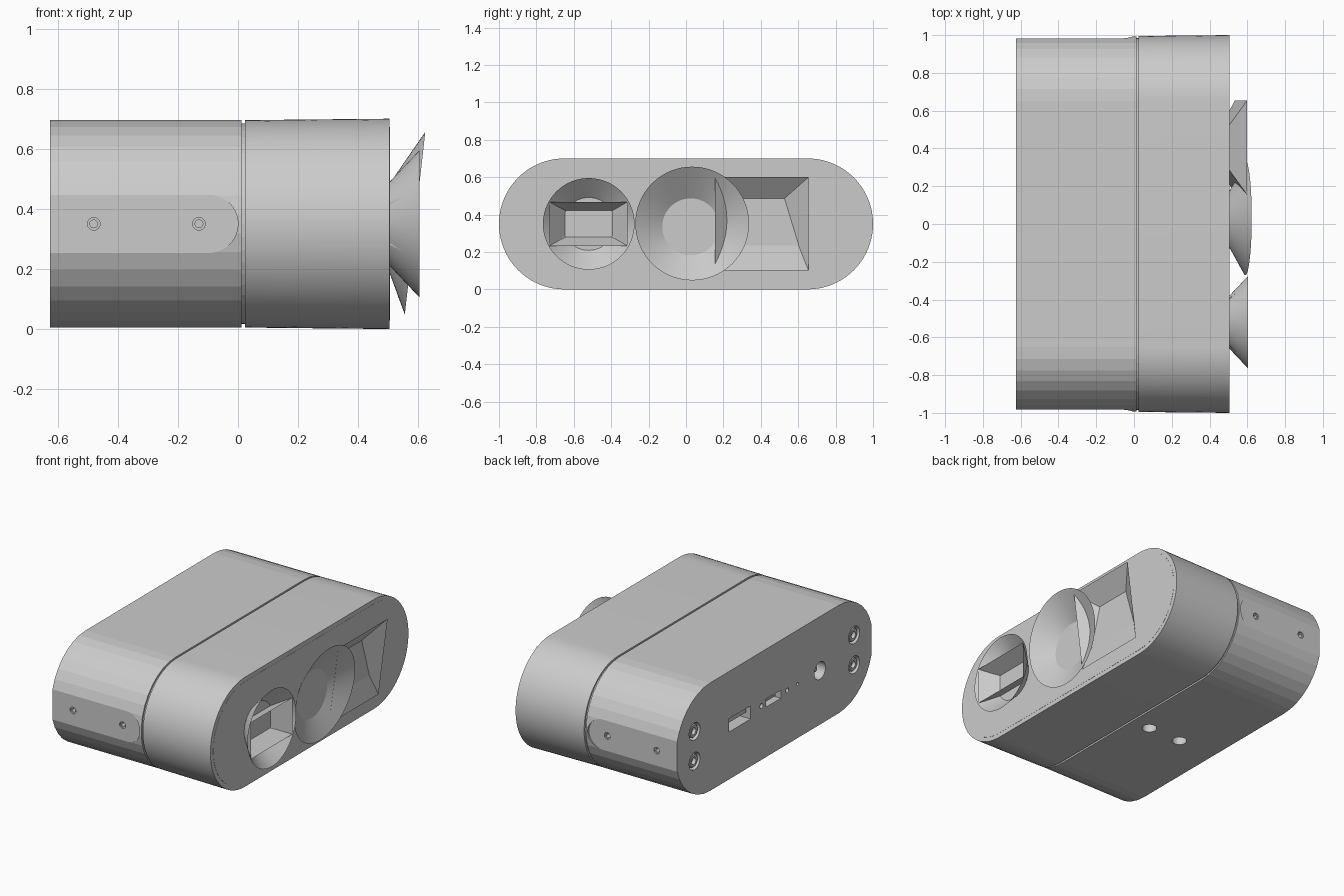
import bpy, bmesh
from math import sin, cos, pi

if "Cube" in bpy.data.objects:
    bpy.data.objects.remove(bpy.data.objects["Cube"])

CZ = 0.35       # height of the body's centre line
FACE = 0.505    # front face plane
BACK = -0.625   # rear face plane


def loft(bm, rings, caps=True):
    """Skin rings of equal point count; optionally close both ends."""
    vs = [[bm.verts.new(p) for p in r] for r in rings]
    n = len(vs[0])
    for a, b in zip(vs, vs[1:]):
        for i in range(n):
            j = (i + 1) % n
            bm.faces.new((a[i], a[j], b[j], b[i]))
    if caps:
        bm.faces.new(vs[0][::-1])
        bm.faces.new(vs[-1])


def make(name, bm, smooth=0):
    bmesh.ops.recalc_face_normals(bm, faces=bm.faces[:])
    me = bpy.data.meshes.new(name)
    bm.to_mesh(me)
    bm.free()
    ob = bpy.data.objects.new(name, me)
    bpy.context.collection.objects.link(ob)
    if smooth:
        bpy.ops.object.select_all(action='DESELECT')
        ob.select_set(True)
        bpy.context.view_layer.objects.active = ob
        bpy.ops.object.shade_smooth_by_angle(angle=smooth)
    return ob


def solid(name, rings, caps=True, smooth=0):
    bm = bmesh.new()
    loft(bm, rings, caps)
    return make(name, bm, smooth)


def cut(target, cutter):
    mod = target.modifiers.new("cut", 'BOOLEAN')
    mod.operation = 'DIFFERENCE'
    mod.solver = 'EXACT'
    mod.object = cutter
    cutter.hide_render = True
    bpy.context.view_layer.objects.active = target
    bpy.ops.object.modifier_apply(modifier=mod.name)
    bpy.data.objects.remove(cutter)


def stadium(x, r, n, half=0.65):
    """Pill-shaped section across the body; n spans per rounded end."""
    pts = []
    for side in (1, -1):
        for i in range(n + 1):
            a = -pi / 2 + pi * i / n
            pts.append((x, side * (half + r * cos(a)), CZ + side * r * sin(a)))
    return pts


def circle(axis, centre, r, n=24):
    out = []
    for i in range(n):
        u, v = r * cos(2 * pi * i / n), r * sin(2 * pi * i / n)
        off = {'x': (0, u, v), 'y': (u, 0, v), 'z': (u, v, 0)}[axis]
        out.append(tuple(c + o for c, o in zip(centre, off)))
    return out


def rect(x, y, z, hy, hz):
    return [(x, y - hy, z - hz), (x, y + hy, z - hz),
            (x, y + hy, z + hz), (x, y - hy, z + hz)]


# Body: faceted rear shell, sunken joint, smooth front shell
rear = solid("rear_shell", [stadium(BACK, 0.345, 17), stadium(0.012, 0.345, 17)])
solid("joint_ring", [stadium(0.0, 0.334, 24), stadium(0.04, 0.334, 24)])
solid("front_shell", [stadium(0.024, 0.345, 40), stadium(0.2, 0.347, 40),
                      stadium(FACE, 0.35, 40)], smooth=0.5)
solid("front_window", [stadium(FACE - 0.01, 0.322, 40),
                       stadium(FACE + 0.001, 0.322, 40)])

# Flat mounting pads with rounded front end, on both ends of the rear shell
pad = bmesh.new()
for s in (1, -1):
    outline = [(-0.8, CZ - 0.097)]
    outline += [(-0.097 + 0.097 * cos(a), CZ + 0.097 * sin(a))
                for a in [-pi / 2 + pi * i / 20 for i in range(21)]]
    outline += [(-0.8, CZ + 0.097)]
    loft(pad, [[(x, s * y, z) for x, z in outline] for y in (0.981, 1.1)])
cut(rear, make("pad_cutter", pad))

# Holes and ports in the rear shell
holes = bmesh.new()
for s in (1, -1):
    for x in (-0.48, -0.13):        # stepped mounting holes
        loft(holes, [circle('y', (x, s * y, CZ), r)
                     for y, r in ((1.05, 0.021), (0.972, 0.021), (0.972, 0.013), (0.92, 0.013))])
    for z in (CZ - 0.095, CZ + 0.095):      # screw counterbores
        loft(holes, [circle('x', (x, s * 0.806, z), 0.055)
                     for x in (BACK - 0.05, BACK + 0.035)])
for x in (-0.12, -0.355):           # tripod holes underneath
    loft(holes, [circle('z', (x, 0, z), 0.044) for z in (-0.05, 0.1)])
for y, r, depth in ((0.13, 0.015, 0.03), (-0.13, 0.015, 0.03),
                    (-0.235, 0.01, 0.03), (-0.46, 0.056, 0.12)):    # buttons, jack
    loft(holes, [circle('x', (x, y, CZ), r) for x in (BACK - 0.05, BACK + depth)])
for y, hy, hz in ((0.35, 0.11, 0.042), (0.01, 0.075, 0.026)):      # data ports
    loft(holes, [rect(x, y, CZ, hy, hz) for x in (BACK - 0.05, BACK + 0.1)])
cut(rear, make("hole_cutter", holes))

# Screw heads with hexagonal sockets, and port inserts
for s, side in ((1, "left"), (-1, "right")):
    for z, level in ((CZ - 0.095, "lower"), (CZ + 0.095, "upper")):
        solid(f"screw_{level}_{side}",
              [circle('x', (BACK + dx, s * 0.806, z), r, 24) for dx, r in
               ((0.04, 0.044), (0.012, 0.044), (0.006, 0.038), (0.006, 0.022), (0.028, 0.022))])
solid("jack_pin", [circle('x', (x, -0.46, CZ), 0.016, 12)
                   for x in (BACK + 0.125, BACK + 0.03)])
solid("port_tongue", [rect(x, 0.35, CZ + 0.014, 0.09, 0.012)
                      for x in (BACK + 0.105, BACK + 0.02)])
solid("small_port_tongue", [rect(x, 0.01, CZ, 0.05, 0.006)
                            for x in (BACK + 0.105, BACK + 0.02)])


# Flared view cones on the front, open shells
def tilt(ring, slope):
    return [(x + slope * (z - CZ), y, z) for x, y, z in ring]


solid("side_round_flare", [circle('x', (FACE, -0.52, CZ), 0.14, 64),
                           circle('x', (0.604, -0.52, CZ), 0.245, 64)], False, 0.5)
solid("side_square_flare", [rect(FACE, -0.52, CZ, 0.125, 0.07),
                            rect(0.604, -0.522, CZ, 0.208, 0.117)], False)
solid("centre_round_flare", [circle('x', (FACE, 0.025, 0.335), 0.15, 64),
                             tilt(circle('x', (0.589, 0.033, 0.352), 0.304, 64), 0.112)],
      False, 0.5)
solid("large_square_flare",
      [[(FACE, 0.21, 0.24), (FACE, 0.6, 0.24), (FACE, 0.525, 0.485), (FACE, 0.285, 0.485)],
       tilt(rect(0.567, 0.405, CZ, 0.25, 0.25), 0.13)], False)
